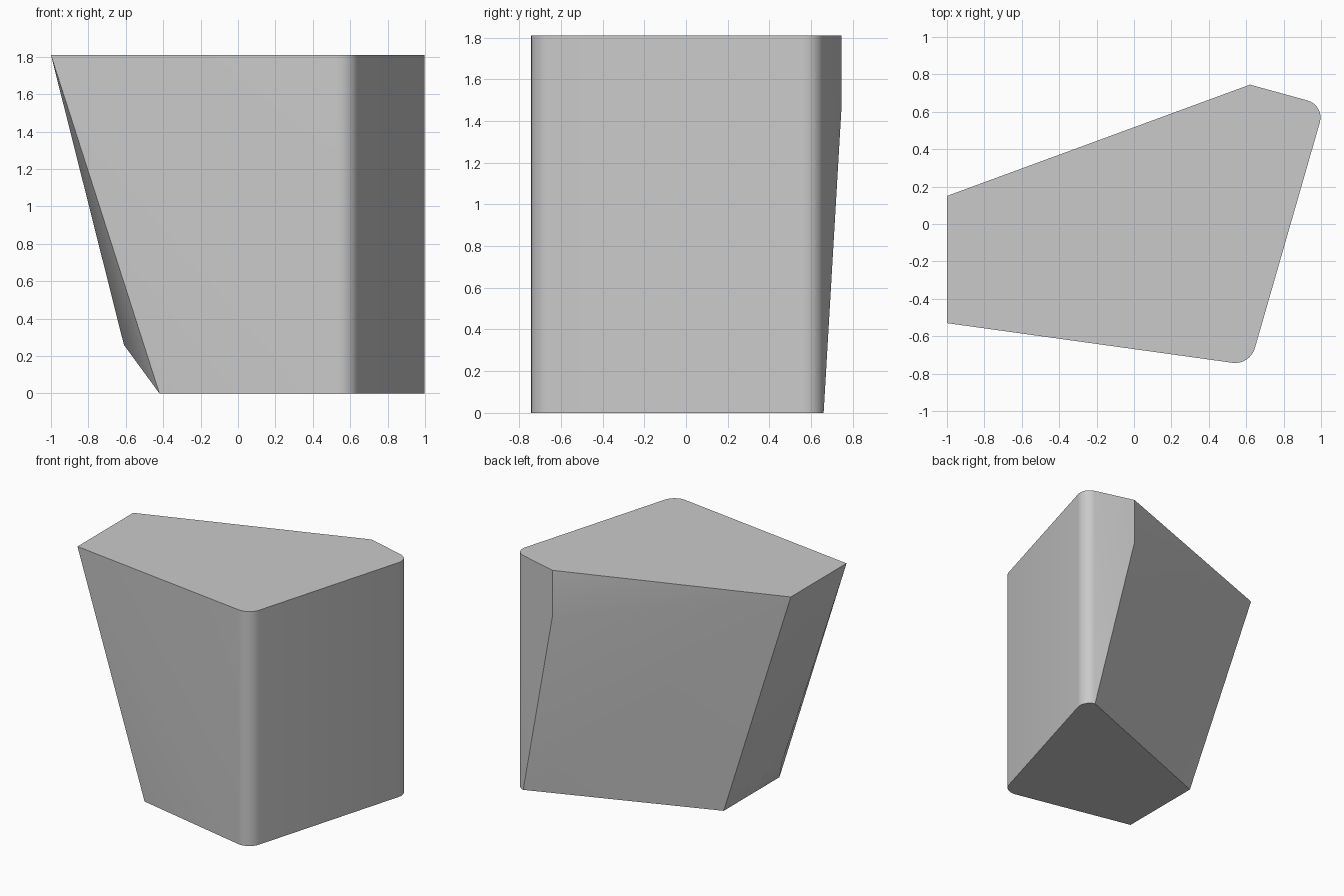
import bpy
import bmesh
from mathutils import Vector

cube = bpy.data.objects.get("Cube")
if cube:
    bpy.data.objects.remove(cube, do_unlink=True)

HEIGHT = 1.81


def fillet(corner, before, after, length, steps=8):
    """Arc that rounds a corner, touching both sides at the given length."""
    c = Vector(corner)
    u = (Vector(before) - c).normalized()
    v = (Vector(after) - c).normalized()
    centre = c + (u + v) * length / (1 + u.dot(v))
    start, end = c + u * length - centre, c + v * length - centre
    radius = start.length
    start.normalize()
    end.normalize()
    return [centre + start.slerp(end, i / steps) * radius for i in range(steps + 1)]


# Plan corners
left_front, left_back = (-1, -0.53), (-1, 0.15)
right_front, right_back, back = (0.62, -0.755), (1.02, 0.635), (0.62, 0.745)
arcs = (fillet(right_front, left_front, right_back, 0.095)
        + fillet(right_back, right_front, back, 0.095))

bm = bmesh.new()


def vert(p, z):
    return bm.verts.new((p[0], p[1], z))


# Upright right side with two rounded corners
top = [vert(p, HEIGHT) for p in arcs]
low = [vert(p, 0) for p in arcs]
for i in range(len(arcs) - 1):
    bm.faces.new((low[i], low[i + 1], top[i + 1], top[i]))

# Tapered left end and back corner
front_top, back_top = vert(left_front, HEIGHT), vert(left_back, HEIGHT)
front_low, back_low = vert((-0.42, -0.54), 0), vert((-0.42, 0.14), 0)
corner_top, corner_fold = vert(back, HEIGHT), vert(back, 1.45)
bulge = vert((-0.61, -0.3), 0.26)

# Top and bottom
bm.faces.new([front_top] + top + [corner_top, back_top])
bm.faces.new(([front_low] + low + [back_low])[::-1])

# Front, back corner and folded back
for face in (
    (front_top, front_low, low[0]), (front_top, low[0], top[0]),
    (low[-1], corner_fold, corner_top, top[-1]),
    (corner_top, corner_fold, back_top),
    (corner_fold, low[-1], back_top), (low[-1], back_low, back_top),
):
    bm.faces.new(face)

# Bulging left end
rim = [front_top, back_top, back_low, front_low]
for a, b in zip(rim, rim[1:] + rim[:1]):
    bm.faces.new((a, b, bulge))

bmesh.ops.recalc_face_normals(bm, faces=bm.faces)
mesh = bpy.data.meshes.new("tapered_block")
bm.to_mesh(mesh)
bm.free()

# Grey finish
grey = bpy.data.materials.new("plain_grey")
grey.use_nodes = True
colour = (0.59, 0.59, 0.59, 1)
grey.diffuse_color = colour
grey.node_tree.nodes["Principled BSDF"].inputs["Base Color"].default_value = colour
mesh.materials.append(grey)

block = bpy.data.objects.new("tapered_block", mesh)
bpy.context.collection.objects.link(block)
bpy.ops.object.select_all(action="DESELECT")
block.select_set(True)
bpy.context.view_layer.objects.active = block
bpy.ops.object.shade_smooth_by_angle(angle=0.5)
